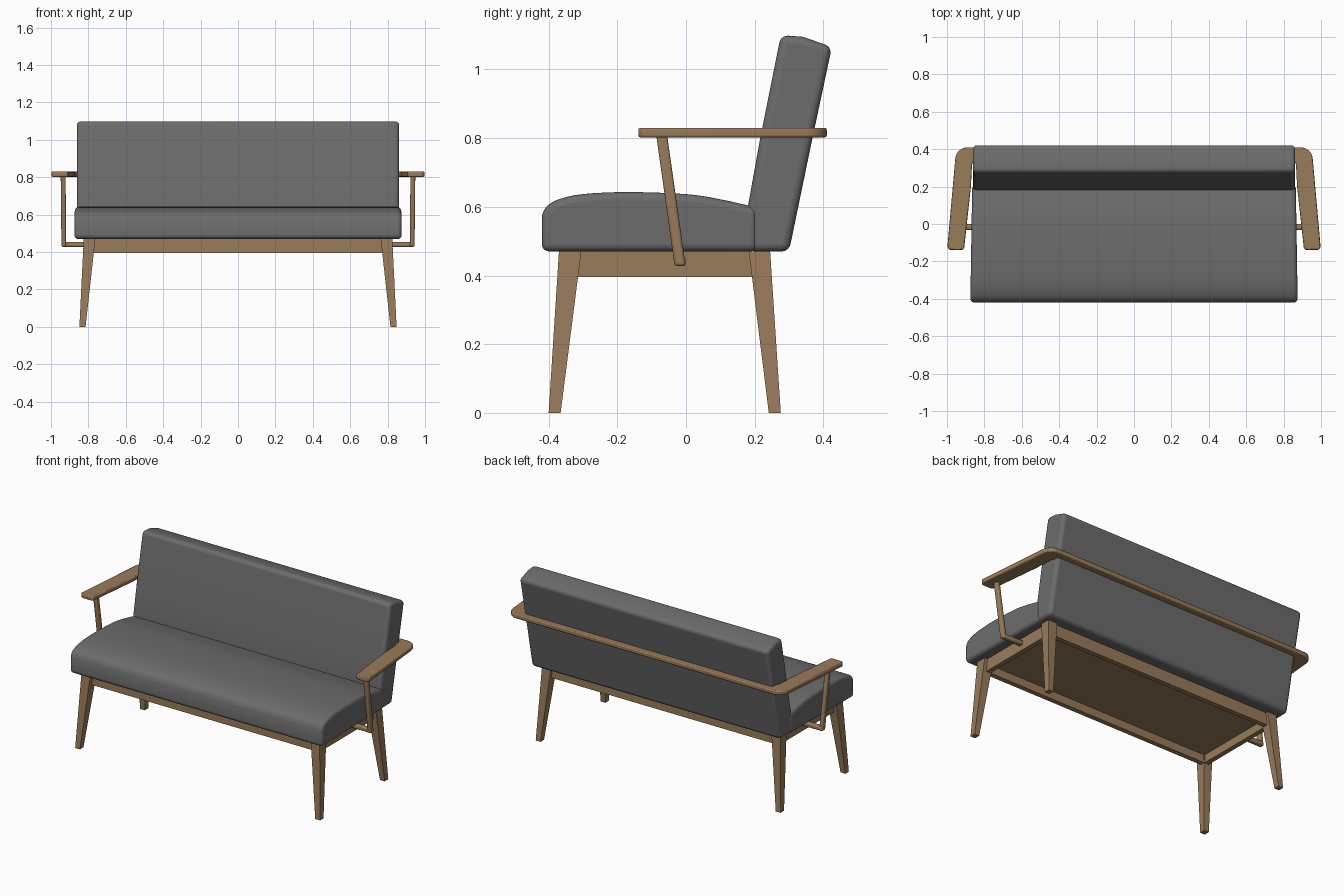
import bpy, bmesh, math
from mathutils import Vector

if "Cube" in bpy.data.objects:
    bpy.data.objects.remove(bpy.data.objects["Cube"])


def material(name, rgb):
    m = bpy.data.materials.new(name)
    m.diffuse_color = (*rgb, 1)
    m.use_nodes = True
    m.node_tree.nodes["Principled BSDF"].inputs["Base Color"].default_value = m.diffuse_color
    return m


FABRIC = material("grey fabric", (0.15, 0.15, 0.15))
WOOD = material("warm wood", (0.32, 0.20, 0.105))


def finish(name, bm, mat, bevel=0, segments=3, smooth=True):
    bmesh.ops.recalc_face_normals(bm, faces=bm.faces)
    me = bpy.data.meshes.new(name)
    bm.to_mesh(me)
    bm.free()
    me.materials.append(mat)
    ob = bpy.data.objects.new(name, me)
    bpy.context.collection.objects.link(ob)
    if bevel:
        mod = ob.modifiers.new("rounded edges", "BEVEL")
        mod.width, mod.segments = bevel, segments
        mod.limit_method, mod.angle_limit = "ANGLE", math.radians(35)
    if smooth:
        bpy.ops.object.select_all(action="DESELECT")
        ob.select_set(True)
        bpy.context.view_layer.objects.active = ob
        bpy.ops.object.shade_smooth_by_angle(angle=math.radians(40))
    return ob


def loft(a, b):
    """Closed solid between two matching outlines."""
    bm = bmesh.new()
    va, vb = [[bm.verts.new(p) for p in ring] for ring in (a, b)]
    bm.faces.new(va)
    bm.faces.new(vb[::-1])
    for i in range(len(va)):
        j = (i + 1) % len(va)
        bm.faces.new((va[i], vb[i], vb[j], va[j]))
    return bm


def rect(x0, x1, y0, y1, z):
    return [(x0, y0, z), (x1, y0, z), (x1, y1, z), (x0, y1, z)]


def box(name, x, y, z, bevel=0):
    return finish(name, loft(rect(*x, *y, z[0]), rect(*x, *y, z[1])), WOOD, bevel, 2, bevel > 0)


def spline(pts, n=4):
    """Catmull-Rom curve through the points."""
    p = [Vector(q) for q in pts]
    p = [2 * p[0] - p[1]] + p + [2 * p[-1] - p[-2]]
    out = []
    for i in range(1, len(p) - 2):
        a, b, c, d = p[i - 1:i + 3]
        for k in range(n):
            t = k / n
            out.append(0.5 * (2 * b + (c - a) * t + (2 * a - 5 * b + 4 * c - d) * t * t
                              + (3 * b - a - 3 * c + d) * t ** 3))
    return out + [p[-2]]


def cushion(name, profile, half_width, bevel):
    """Side profile (y, z) stretched across the bench; half_width depends on y."""
    sides = [[(s * half_width(y), y, z) for y, z in profile] for s in (-1, 1)]
    return finish(name, loft(*sides), FABRIC, bevel, 5)


# Seat cushion with a crowned top
crown = spline([(-0.42, 0.575), (-0.405, 0.602), (-0.37, 0.622), (-0.30, 0.637),
                (-0.17, 0.643), (0.0, 0.637), (0.10, 0.622), (0.21, 0.597)])
cushion("seat_cushion", [(-0.42, 0.47)] + [tuple(p) for p in crown] + [(0.21, 0.47)],
        lambda y: 0.870 - 0.016 * (y + 0.1), 0.022)

# Reclined back cushion
cushion("back_cushion", [(0.18, 0.47), (0.18, 0.60), (0.216, 0.80), (0.276, 1.10),
                         (0.34, 1.095), (0.425, 1.066), (0.364, 0.78), (0.30, 0.47)],
        lambda y: 0.862, 0.022)

# Apron frame and underside panel
box("front_apron", (-0.80, 0.80), (-0.345, -0.315), (0.395, 0.47))
box("back_apron", (-0.80, 0.80), (0.20, 0.23), (0.395, 0.47))
box("underside_panel", (-0.78, 0.78), (-0.33, 0.215), (0.445, 0.469))

for s, side in ((-1, "left"), (1, "right")):
    box(side + "_apron", sorted((s * 0.775, s * 0.805)), (-0.33, 0.215), (0.395, 0.47))

    # Tapered, splayed legs
    for name, foot, top in (("front", (-0.40, -0.365), (-0.37, -0.305)),
                            ("back", (0.241, 0.276), (0.183, 0.245))):
        finish(f"{side}_{name}_leg",
               loft(rect(s * 0.815, s * 0.848, *foot, 0), rect(s * 0.763, s * 0.825, *top, 0.47)),
               WOOD, smooth=False)

    # Slanted arm post and the bar joining it to the frame
    finish(side + "_arm_post",
           loft(rect(s * 0.918, s * 0.944, -0.033, -0.001, 0.428),
                rect(s * 0.922, s * 0.948, -0.087, -0.055, 0.81)), WOOD, 0.008, 3)
    box(side + "_post_bar", sorted((s * 0.79, s * 0.94)), (-0.031, -0.001), (0.427, 0.455), 0.008)

# Armrests and back rail as one continuous wraparound band
corner = [(0.89 + 0.066 * math.cos(t), 0.345 + 0.065 * math.sin(t))
          for t in (math.radians(a) for a in range(0, 91, 15))]
half = [(0.84, 0.365), (0.866, 0.32), (0.872, 0.20), (0.908, -0.13),
        (0.918, -0.139), (0.985, -0.139), (0.998, -0.125)] + corner
outline = [(x, y) for x, y in half]
# inner edge, right arm, outer corner, back edge, then the mirrored left arm
outline += [(-x, y) for x, y in reversed(half)]
finish("arm_and_back_rail", loft([(x, y, 0.802) for x, y in outline],
                                 [(x, y, 0.830) for x, y in outline]), WOOD, 0.006, 2)
